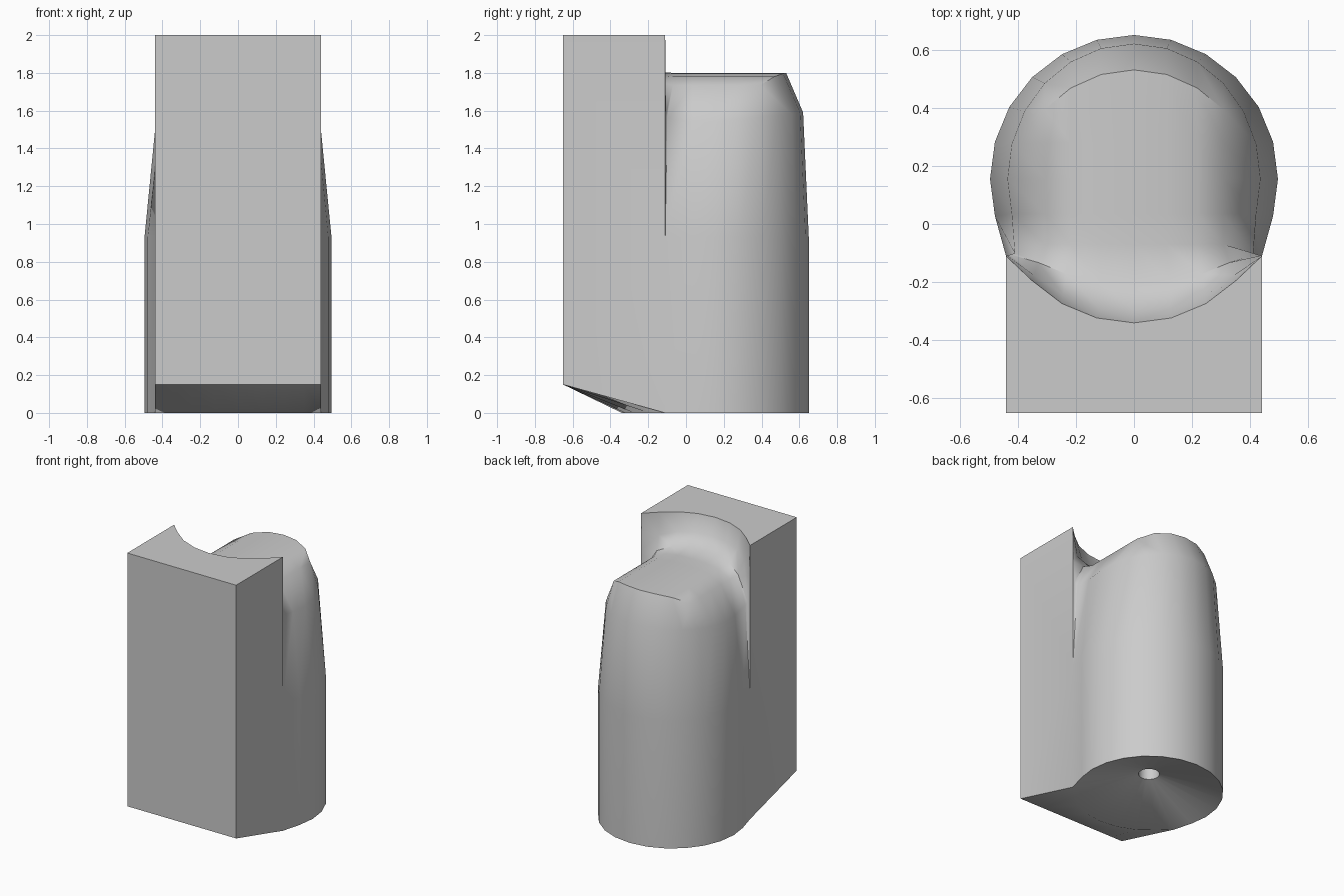
import bpy, bmesh, math

if "Cube" in bpy.data.objects:
    bpy.data.objects.remove(bpy.data.objects["Cube"])

R, CY, HX, FY = 0.495, 0.155, 0.44, -0.65
bm = bmesh.new()
cache = {}


def vert(p):
    key = tuple(round(c, 4) for c in p)
    if key not in cache:
        cache[key] = bm.verts.new(key)
    return cache[key]


def face(points):
    vs = []
    for p in points:
        v = vert(p)
        if v not in vs:
            vs.append(v)
    if len(vs) > 2:
        try:
            bm.faces.new(vs)
        except ValueError:
            pass


def grid(rows):
    for a, b in zip(rows, rows[1:]):
        for i in range(len(a) - 1):
            face([a[i], a[i + 1], b[i + 1], b[i]])


def body(deg, z):
    """Point on the 24-sided outline; the two joints meet the block corners."""
    if deg in (-30, 210):
        return (HX if deg == -30 else -HX, -0.11, z)
    a = math.radians(deg)
    return (R * math.cos(a), CY + R * math.sin(a), z)


def shoulder(deg):
    """Outline at the shoulder, where the rounded top begins."""
    if deg in (-30, 210):
        return (0.41 if deg == -30 else -0.41, -0.10, 1.56)
    a = math.radians(deg)
    return (0.435 * math.cos(a), CY + 0.465 * math.sin(a),
            1.54 + 0.05 * max(0, math.sin(a)))


def mix(a, b, txy, tz):
    return (a[0] + (b[0] - a[0]) * txy, a[1] + (b[1] - a[1]) * txy,
            a[2] + (b[2] - a[2]) * tz)


# Rounded rear wall
back = range(-30, 211, 15)
grid([[body(d, 0) for d in back], [body(d, 0.93) for d in back],
      [shoulder(d) for d in back]])

# Strips running under the block, up its front, over the scoop and the dome
dome_z = [1.56, 1.735, 1.78, 1.797, 1.80]
strips = []
for j in range(9):
    low, rim = body(-30 - 15 * j, 0), body(-30 - 15 * j, 2)
    if j in (0, 8):
        side = (lambda d: d) if j == 0 else (lambda d: 180 - d)
        low, rim = body(side(-30), 0), body(side(-30), 2)
        top = [shoulder(side(d)) for d in (-30, -15, 0, 15, 30, 30)]
    else:
        end = shoulder(30 + 15 * j)
        z = dome_z[min(j, 8 - j)]
        top = [(end[0], y, z) for y in (-0.07, 0.035, 0.155, 0.28, end[1] - 0.09)]
        top.append(end)
    x = rim[0]
    strips.append([low, (x, FY, 0.15), (x, FY, 2), rim,
                   mix(rim, top[0], 0.15, 0.6), mix(rim, top[0], 0.5, 0.95)] + top)
grid(strips)

# Block sides and the slivers where the wall tapers away from the block
for s, d in ((strips[0], -30), (strips[8], 210)):
    mid = body(d, 0.93)
    face([s[0], s[1], s[2], s[3], mid])
    face([mid, s[3], s[4], s[5], s[6]])

# Conical recess below with a small central bore
around = range(-150, 211, 15)


def ring(r, z):
    return [(r * math.cos(math.radians(d)), CY + r * math.sin(math.radians(d)), z)
            for d in around]


grid([[body(d if d >= -30 else (210 if d == -150 else d), 0) for d in around],
      ring(0.07, 0.146), ring(0.07, 0.45)])
face(ring(0.07, 0.45)[:-1])

bmesh.ops.recalc_face_normals(bm, faces=bm.faces[:])
mesh = bpy.data.meshes.new("scooped_block")
bm.to_mesh(mesh)
bm.free()
obj = bpy.data.objects.new("scooped_block", mesh)
bpy.context.collection.objects.link(obj)
bpy.context.view_layer.objects.active = obj
obj.select_set(True)
bpy.ops.object.shade_smooth_by_angle(angle=math.radians(45))
